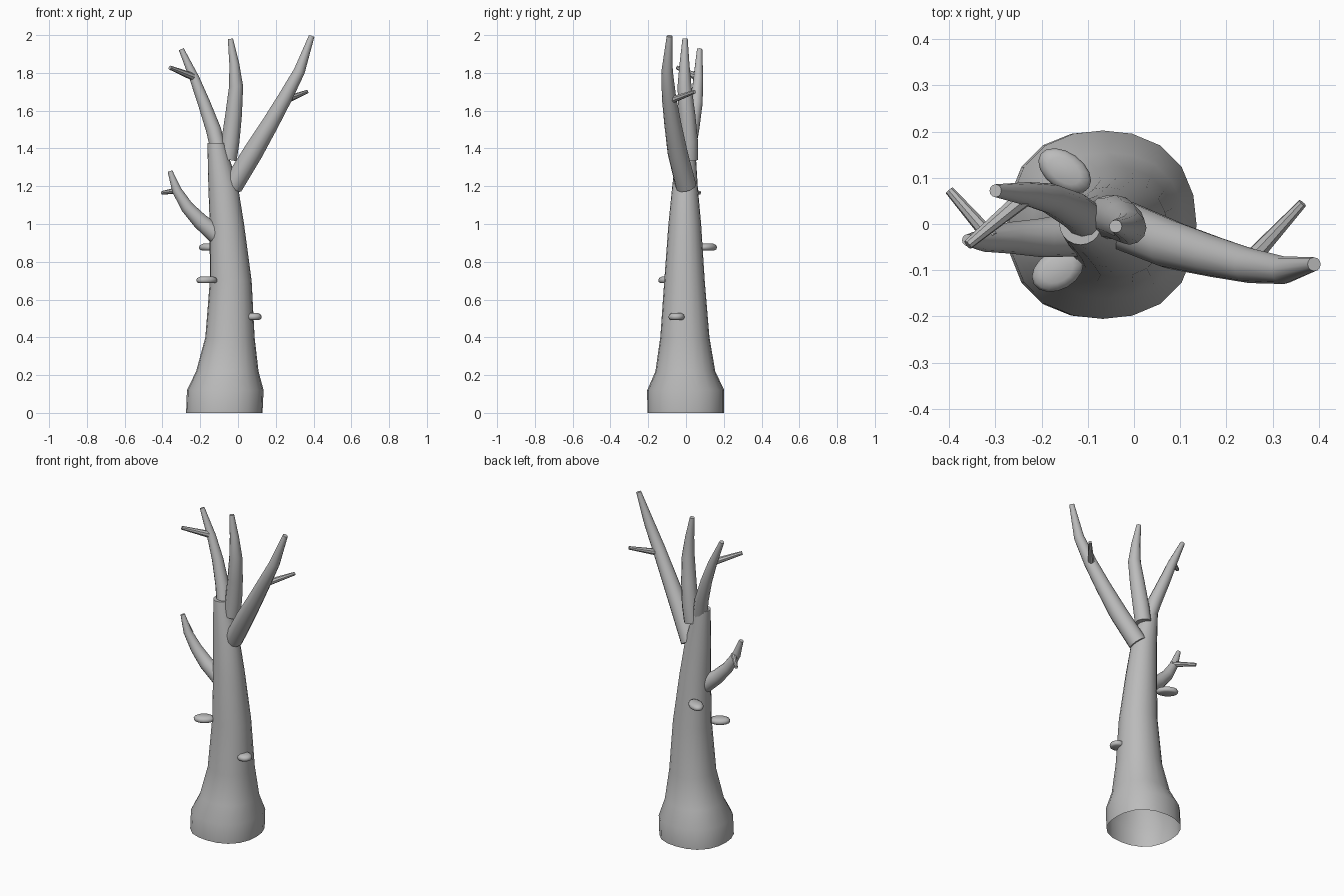
import bpy
import bmesh
import math
from mathutils import Vector, Matrix

if "Cube" in bpy.data.objects:
    bpy.data.objects.remove(bpy.data.objects["Cube"])

grey = bpy.data.materials.new("bark_grey")
grey.use_nodes = True
grey.diffuse_color = (0.5, 0.5, 0.5, 1)
grey.node_tree.nodes["Principled BSDF"].inputs["Base Color"].default_value = (0.5, 0.5, 0.5, 1)


def loft(name, rings, cap_start=True, cap_end=True, angle=40):
    """Skin a list of vertex rings into a smooth-shaded object."""
    bm = bmesh.new()
    loops = [[bm.verts.new(p) for p in ring] for ring in rings]
    n = len(loops[0])
    for a, b in zip(loops, loops[1:]):
        for i in range(n):
            j = (i + 1) % n
            bm.faces.new((a[i], a[j], b[j], b[i]))
    if cap_start:
        bm.faces.new(loops[0][::-1])
    if cap_end:
        bm.faces.new(loops[-1])
    mesh = bpy.data.meshes.new(name)
    bm.to_mesh(mesh)
    bm.free()
    obj = bpy.data.objects.new(name, mesh)
    bpy.context.collection.objects.link(obj)
    mesh.materials.append(grey)
    bpy.ops.object.select_all(action='DESELECT')
    obj.select_set(True)
    bpy.context.view_layer.objects.active = obj
    bpy.ops.object.shade_smooth_by_angle(angle=math.radians(angle))
    return obj


def circle(n):
    return [2 * math.pi * i / n for i in range(n)]


def branch(name, path, sides=12):
    """Tapered tube along (x, y, z, radius) stations."""
    pts = [Vector(p[:3]) for p in path]
    rings = []
    for i, p in enumerate(pts):
        tangent = (pts[min(i + 1, len(pts) - 1)] - pts[max(i - 1, 0)]).normalized()
        u = Vector((0, 1, 0)).cross(tangent).normalized()
        v = tangent.cross(u)
        r = path[i][3]
        rings.append([p + r * (math.cos(t) * u + math.sin(t) * v) for t in circle(sides)])
    return loft(name, rings)


def shelf_fungus(name, centre, length, width, turn):
    """Flattened oval cap with a rounded rim."""
    profile = [(-0.017, 0.75), (-0.012, 0.94), (0, 1), (0.01, 0.9), (0.018, 0.6)]
    place = Matrix.Translation(centre) @ Matrix.Rotation(math.radians(turn), 4, 'Z')
    rings = [[place @ Vector((length * s * math.cos(t), width * s * math.sin(t), z))
              for t in circle(16)] for z, s in profile]
    return loft(name, rings, angle=60)


# Trunk, open underneath: height, left edge, right edge, front edge, back edge
trunk = [(0, -0.28, 0.135, -0.21, 0.207), (0.12, -0.275, 0.14, -0.21, 0.207),
         (0.22, -0.225, 0.112, -0.165, 0.158), (0.4, -0.175, 0.09, -0.138, 0.126),
         (0.7, -0.15, 0.073, -0.116, 0.1), (1.0, -0.15, 0.032, -0.093, 0.08),
         (1.2, -0.157, 0, -0.073, 0.062), (1.43, -0.162, -0.07, -0.045, 0.048)]
trunk_rings = []
for z, x0, x1, y0, y1 in trunk:
    lobe = 0.025 * max(0, 1 - z)
    ring = []
    for t in circle(20):
        s = 1 - lobe * math.cos(4 * t)
        s = min(s, 1 + lobe)
        ring.append(((x0 + x1) / 2 + (x1 - x0) / 2 * s * math.cos(t),
                     (y0 + y1) / 2 + (y1 - y0) / 2 * s * math.sin(t), z))
    trunk_rings.append(ring)
loft("trunk", trunk_rings, cap_start=False)

# Main branches
branch("left_high_branch", [(-0.03, 0, 1.2, 0.055), (0.08, -0.045, 1.38, 0.053),
                            (0.17, -0.07, 1.53, 0.045), (0.25, -0.09, 1.67, 0.038),
                            (0.325, -0.1, 1.81, 0.03), (0.39, -0.087, 1.995, 0.015)])
branch("middle_branch", [(-0.055, 0.015, 1.34, 0.048), (-0.04, 0.015, 1.44, 0.048),
                         (-0.023, 0.005, 1.58, 0.044), (-0.01, -0.008, 1.73, 0.037),
                         (-0.02, -0.008, 1.85, 0.026), (-0.04, -0.005, 1.98, 0.014)])
branch("right_high_branch", [(-0.1, 0.005, 1.38, 0.042), (-0.13, 0.03, 1.5, 0.04),
                             (-0.18, 0.055, 1.64, 0.033), (-0.23, 0.065, 1.77, 0.026),
                             (-0.3, 0.072, 1.925, 0.014)])
branch("right_low_branch", [(-0.11, -0.02, 0.94, 0.05), (-0.2, -0.03, 1.015, 0.042),
                            (-0.27, -0.03, 1.09, 0.034), (-0.325, -0.035, 1.18, 0.025),
                            (-0.36, -0.035, 1.28, 0.013)])

# Twigs
branch("left_high_twig", [(0.25, -0.08, 1.655, 0.02), (0.365, 0.045, 1.7, 0.01)], 8)
branch("right_high_twig", [(-0.24, 0.055, 1.78, 0.02), (-0.36, -0.045, 1.828, 0.011)], 8)
branch("right_low_twig", [(-0.31, -0.03, 1.18, 0.017), (-0.4, 0.073, 1.165, 0.01)], 8)

# Shelf fungi on the bark
shelf_fungus("front_fungus", (-0.165, -0.1, 0.704), 0.06, 0.042, 30)
shelf_fungus("back_fungus", (-0.15, 0.115, 0.878), 0.064, 0.04, -35)
shelf_fungus("left_fungus", (0.08, -0.05, 0.51), 0.046, 0.043, -15)
